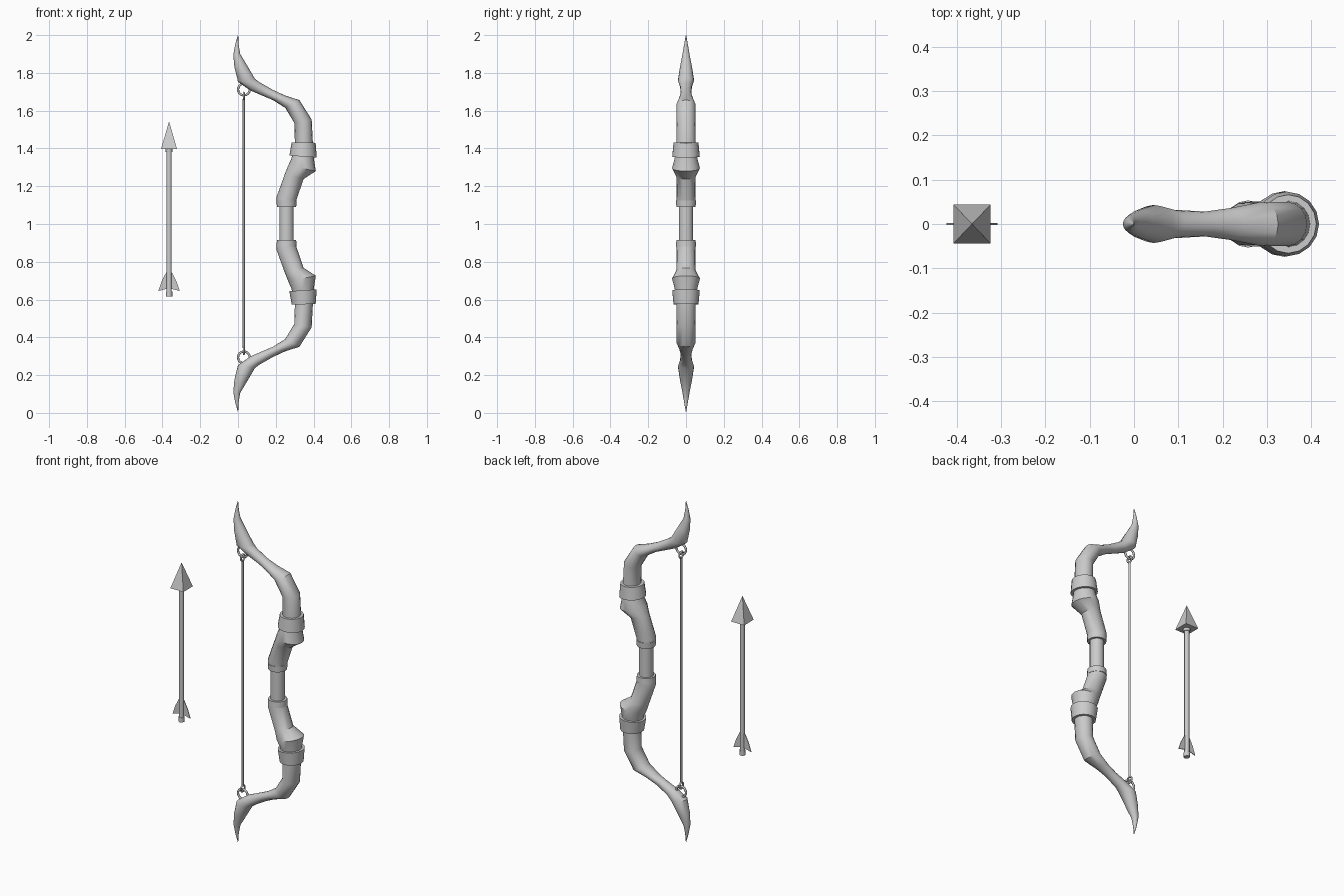
import bpy, bmesh, math
from mathutils import Vector

if "Cube" in bpy.data.objects:
    bpy.data.objects.remove(bpy.data.objects["Cube"])

MID = 1.003  # mirror height of the bow


def finish(name, bm, mirror=False, angle=35):
    bmesh.ops.recalc_face_normals(bm, faces=bm.faces)
    if mirror:
        bmesh.ops.translate(bm, verts=bm.verts, vec=(0, 0, -MID))
    me = bpy.data.meshes.new(name)
    bm.to_mesh(me)
    bm.free()
    ob = bpy.data.objects.new(name, me)
    bpy.context.collection.objects.link(ob)
    bpy.ops.object.select_all(action='DESELECT')
    ob.select_set(True)
    bpy.context.view_layer.objects.active = ob
    if angle:
        bpy.ops.object.shade_smooth_by_angle(angle=math.radians(angle))
    if mirror:
        ob.location.z = MID
        m = ob.modifiers.new("mirror", 'MIRROR')
        m.use_axis = (False, False, True)
        m.use_mirror_merge = False
    return ob


def loft(name, sections, sides=16, mirror=False, phase=0.0, angle=35):
    """Skin ellipses, each given as left x,z, right x,z and half depth in y."""
    bm = bmesh.new()
    rings = []
    for xl, zl, xr, zr, hy in sections:
        a, b = Vector((xl, 0, zl)), Vector((xr, 0, zr))
        c, u = (a + b) / 2, (b - a) / 2
        ring = []
        for i in range(sides):
            t = phase + 2 * math.pi * i / sides
            ring.append(bm.verts.new(c + u * math.cos(t) + Vector((0, hy * math.sin(t), 0))))
        rings.append(ring)
    for r, s in zip(rings, rings[1:]):
        for i in range(sides):
            j = (i + 1) % sides
            bm.faces.new((r[i], r[j], s[j], s[i]))
    bm.faces.new(rings[0])
    bm.faces.new(rings[-1])
    return finish(name, bm, mirror, angle)


def level(x, z, r, hy=None):
    return (x - r, z, x + r, z, hy or r)


def torus(name, x, z, major, minor, plane):
    bm = bmesh.new()
    n, k = 16, 8
    g = []
    for i in range(n):
        a = 2 * math.pi * i / n
        row = []
        for j in range(k):
            b = 2 * math.pi * j / k
            d = major + minor * math.cos(b)
            p, q, w = d * math.cos(a), d * math.sin(a), minor * math.sin(b)
            row.append(bm.verts.new((x + p, w, z + q) if plane == 'xz' else (x + w, p, z + q)))
        g.append(row)
    for i in range(n):
        for j in range(k):
            i2, j2 = (i + 1) % n, (j + 1) % k
            bm.faces.new((g[i][j], g[i2][j], g[i2][j2], g[i][j2]))
    return finish(name, bm, True, 60)


# Curved limbs with horned tips
loft("limb", [
    (-0.001, 2.0, 0.001, 2.0, 0.001),
    (-0.015, 1.95, 0.003, 1.95, 0.010),
    (-0.025, 1.895, 0.012, 1.90, 0.019),
    (-0.019, 1.83, 0.045, 1.845, 0.031),
    (0.000, 1.753, 0.090, 1.768, 0.043),
    (0.065, 1.707, 0.115, 1.750, 0.032),
    (0.135, 1.677, 0.185, 1.710, 0.028),
    (0.185, 1.656, 0.250, 1.680, 0.036),
    (0.250, 1.615, 0.325, 1.656, 0.050),
    (0.298, 1.535, 0.390, 1.553, 0.050),
    (0.302, 1.400, 0.398, 1.400, 0.052)], mirror=True)

# Risers flaring out to an elbow under the cuffs
loft("riser", [
    (0.288, 1.380, 0.400, 1.380, 0.057),
    (0.284, 1.350, 0.402, 1.345, 0.060),
    (0.266, 1.310, 0.412, 1.280, 0.074),
    (0.248, 1.265, 0.347, 1.238, 0.051),
    (0.203, 1.140, 0.307, 1.120, 0.050),
    (0.208, 1.105, 0.304, 1.105, 0.048)], mirror=True)

# Bands over the joints
loft("cuff", [(0.284, 1.432, 0.411, 1.430, 0.066),
              (0.272, 1.362, 0.417, 1.352, 0.073)], mirror=True)
loft("grip_ring", [level(0.257, 1.124, 0.053), level(0.257, 1.090, 0.051)], mirror=True)

# Straight handle
loft("grip", [level(0.257, 0.89, 0.038), level(0.257, 1.116, 0.038)])

# String with its linked rings
torus("string_ring", 0.031, 1.712, 0.031, 0.006, 'xz')
torus("string_loop", 0.031, 1.678, 0.018, 0.005, 'yz')
loft("bow_string", [level(0.031, 0.343, 0.006), level(0.031, 1.663, 0.006)], sides=8, angle=50)

# Arrow
AX = -0.365
loft("arrow_shaft", [level(AX, 0.63, 0.014), level(AX, 1.40, 0.014)], sides=8, angle=50)
loft("arrow_nock", [level(AX, 0.615, 0.017), level(AX, 0.642, 0.017)], sides=8, angle=50)
loft("arrow_collar", [level(AX, 1.382, 0.018), level(AX, 1.402, 0.020)], sides=8, angle=50)
S = math.sqrt(2)
loft("arrow_head", [level(AX, 1.398, 0.042 * S, 0.044 * S), level(AX, 1.541, 0.001)],
     sides=4, phase=math.pi / 4, angle=0)

# Thin feather fins either side of the shaft
for side, label in ((-1, "left"), (1, "right")):
    bm = bmesh.new()
    prof = [(0.008, 0.742), (0.016, 0.742), (0.040, 0.695), (0.057, 0.645), (0.008, 0.658)]
    f = bm.faces.new([bm.verts.new((AX + side * x, -0.002, z)) for x, z in prof])
    ext = bmesh.ops.extrude_face_region(bm, geom=[f], use_keep_orig=True)
    bmesh.ops.translate(bm, vec=(0, 0.004, 0),
                        verts=[v for v in ext["geom"] if isinstance(v, bmesh.types.BMVert)])
    finish(f"arrow_fin_{label}", bm, angle=0)
